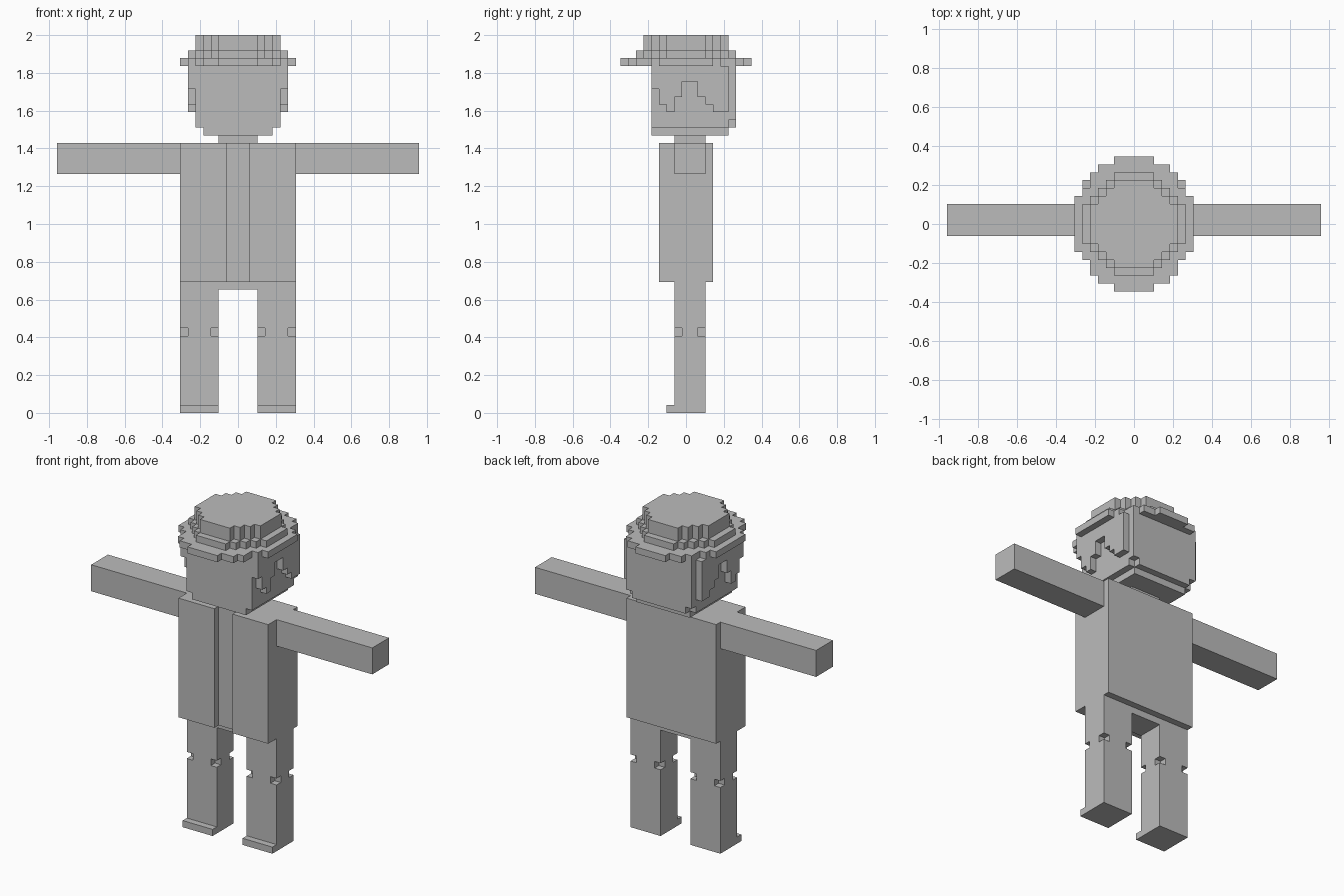
import bpy, bmesh
from mathutils import Vector

if "Cube" in bpy.data.objects:
    bpy.data.objects.remove(bpy.data.objects["Cube"])

U = 2 / 49  # one block

grey = bpy.data.materials.new("plain_grey")
grey.diffuse_color = (0.5, 0.5, 0.5, 1)
grey.use_nodes = True
grey.node_tree.nodes["Principled BSDF"].inputs["Base Color"].default_value = grey.diffuse_color


def prism(name, outline, offset):
    """Extrude a closed outline of 3D points (in blocks) along offset."""
    bm = bmesh.new()
    face = bm.faces.new([bm.verts.new(Vector(p) * U) for p in outline])
    out = bmesh.ops.extrude_face_region(bm, geom=[face])
    verts = [v for v in out["geom"] if isinstance(v, bmesh.types.BMVert)]
    bmesh.ops.translate(bm, verts=verts, vec=Vector(offset) * U)
    bmesh.ops.recalc_face_normals(bm, faces=bm.faces)
    mesh = bpy.data.meshes.new(name)
    bm.to_mesh(mesh)
    bm.free()
    mesh.materials.append(grey)
    obj = bpy.data.objects.new(name, mesh)
    bpy.context.collection.objects.link(obj)
    return obj


def slab(name, points, z0, z1):
    return prism(name, [(x, y, z0) for x, y in points], (0, 0, z1 - z0))


def box(name, x0, x1, y0, y1, z0, z1):
    return slab(name, [(x0, y0), (x1, y0), (x1, y1), (x0, y1)], z0, z1)


def stepped(steps, cx=0, cy=0):
    """Stepped round outline from (half width, half depth) pairs, widest first."""
    q = []
    for i, (x, y) in enumerate(steps):
        if i:
            q.append((x, steps[i - 1][1]))
        q.append((x, y))
    r = q[::-1]
    pts = q + [(-x, y) for x, y in r] + [(-x, -y) for x, y in q] + [(x, -y) for x, y in r]
    return [(x + cx, y + cy) for x, y in pts]


# Legs with notched knees and toes
for side, s in (("left", 1), ("right", -1)):
    x0, x1 = sorted((2.5 * s, 7.5 * s))
    box(side + "_lower_leg", x0, x1, -1.5, 2.5, 0, 10)
    slab(side + "_knee", stepped([(2.5, 1), (1.5, 2)], 5 * s, 0.5), 10, 11)
    box(side + "_upper_leg", x0, x1, -1.5, 2.5, 11, 16)
    box(side + "_toe", x0, x1, -2.5, -1.5, 0, 1)
    # Arm
    a0, a1 = sorted((7.5 * s, 23.5 * s))
    box(side + "_arm", a0, a1, -1.5, 2.5, 31, 35)
    # Side hair with sideburn and an arch over the ear
    low = [(-4.5, 42), (-3.5, 40), (-2.5, 39), (-1.5, 41), (-0.5, 43),
           (1.5, 41), (2.5, 40), (3.5, 39), (5.5, 45)]
    pts = []
    for (y, z), (yn, _) in zip(low, low[1:]):
        pts += [(5.5 * s, y, z), (5.5 * s, yn, z)]
    pts += [(5.5 * s, 5.5, 45), (5.5 * s, -4.5, 45)]
    prism(side + "_hair", pts, (s, 0, 0))

box("hips", -7.5, 7.5, -1.5, 2.5, 16, 17)

# Torso with an open jacket front
slab("torso", [(-7.5, -3.5), (-1.5, -3.5), (-1.5, -2.5), (1.5, -2.5), (1.5, -3.5),
               (7.5, -3.5), (7.5, 3.5), (-7.5, 3.5)], 17, 35)

# Neck and head
box("neck", -2.5, 2.5, -1.5, 2.5, 35, 36)
box("chin", -4.5, 4.5, -4.5, 5.5, 36, 37)
box("head", -5.5, 5.5, -4.5, 5.5, 37, 45)
box("back_hair", -5.5, 5.5, 5.5, 6.5, 38, 45)
box("nape_hair", -4.5, 4.5, 5.5, 6.5, 37, 38)

# Hat
slab("hat_brim", stepped([(7.5, 3.5), (6.5, 4.5), (5.5, 6.5), (4.5, 7.5), (2.5, 8.5)]), 45, 46)
slab("hat_band", stepped([(6.5, 2.5), (5.5, 3.5), (4.5, 4.5), (3.5, 5.5), (2.5, 6.5)]), 46, 47)
slab("hat_crown", stepped([(5.5, 2.5), (4.5, 3.5), (3.5, 4.5), (2.5, 5.5)]), 47, 49)
